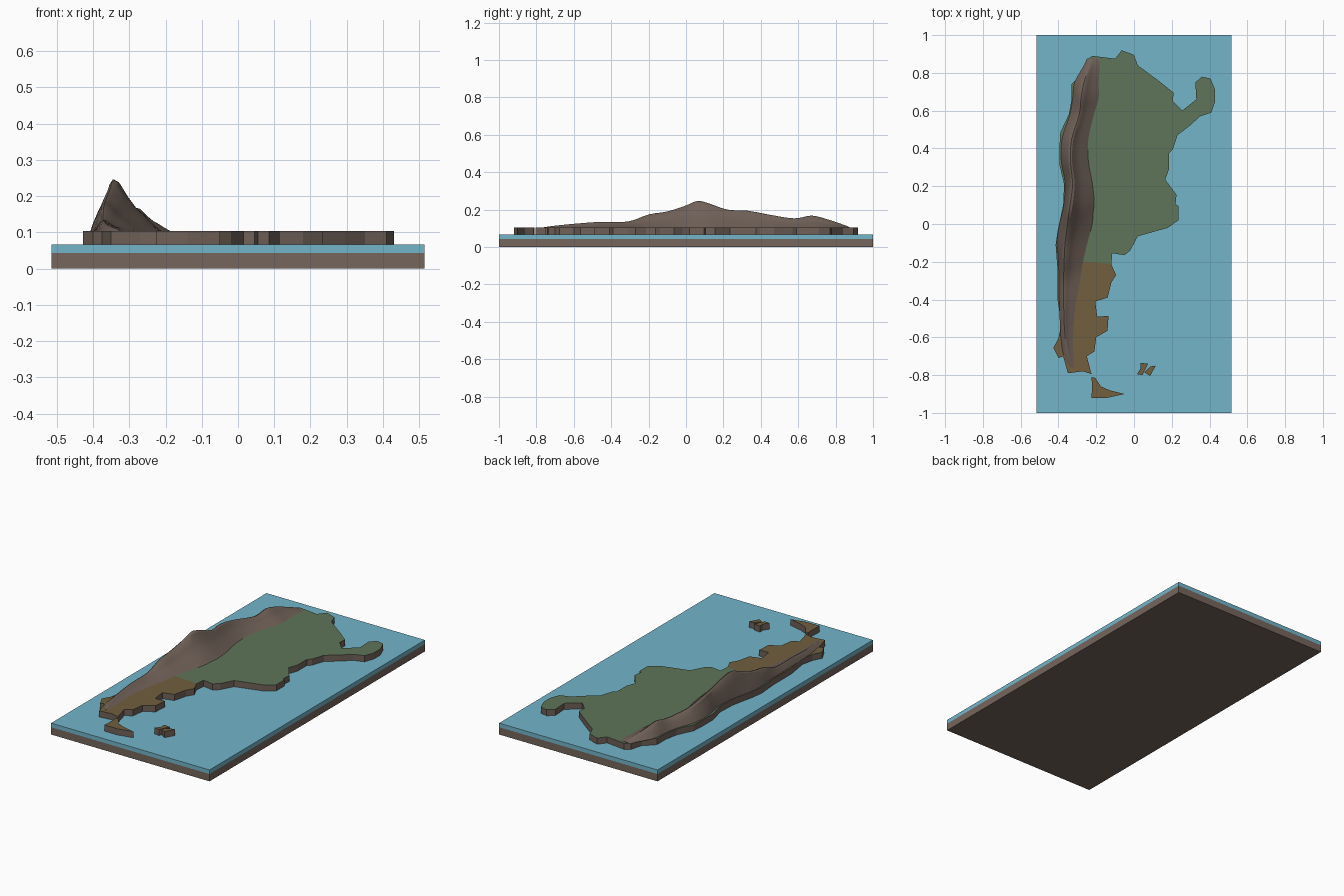
import bpy, bmesh
from mathutils import Vector

if "Cube" in bpy.data.objects:
    bpy.data.objects.remove(bpy.data.objects["Cube"])

WATER_Z, LAND_Z = 0.067, 0.103


def material(name, srgb):
    m = bpy.data.materials.new(name)
    lin = [((c / 255 + 0.055) / 1.055) ** 2.4 for c in srgb]
    m.diffuse_color = (*lin, 1)
    m.use_nodes = True
    m.node_tree.nodes["Principled BSDF"].inputs["Base Color"].default_value = m.diffuse_color
    return m


BASE = material("base brown", (118, 102, 92))
SEA = material("sea blue", (115, 181, 202))
ROCK = material("rock brown", (112, 97, 88))
GRASS = material("plains green", (94, 117, 88))
STEPPE = material("steppe ochre", (113, 94, 62))


def finish(name, bm, mats):
    bmesh.ops.recalc_face_normals(bm, faces=bm.faces)
    me = bpy.data.meshes.new(name)
    bm.to_mesh(me)
    bm.free()
    for m in mats:
        me.materials.append(m)
    ob = bpy.data.objects.new(name, me)
    bpy.context.collection.objects.link(ob)
    return ob


def slab(name, z0, z1, mat):
    bm = bmesh.new()
    bmesh.ops.create_cube(bm, size=1)
    for v in bm.verts:
        v.co = (v.co.x * 1.03, v.co.y * 2, z1 if v.co.z > 0 else z0)
    finish(name, bm, [mat])


def land(name, outline, split_y=None):
    """Extruded coastline: rock cliffs, top coloured by latitude."""
    bm = bmesh.new()
    face = bm.faces.new([bm.verts.new((x, y, WATER_Z - 0.003)) for x, y in outline])
    ext = bmesh.ops.extrude_face_region(bm, geom=[face], use_keep_orig=True)
    for v in ext["geom"]:
        if isinstance(v, bmesh.types.BMVert):
            v.co.z = LAND_Z
    bmesh.ops.triangulate(bm, faces=[f for f in bm.faces if len(f.verts) > 4])
    if split_y is not None:
        geom = bm.verts[:] + bm.edges[:] + bm.faces[:]
        bmesh.ops.bisect_plane(bm, geom=geom, plane_co=(0, split_y, 0),
                               plane_no=(0.09, 1, 0))
    bm.normal_update()
    for f in bm.faces:
        if all(v.co.z > LAND_Z - 1e-4 for v in f.verts):
            c = f.calc_center_median()
            north = split_y is not None and c.y + 0.09 * c.x > split_y
            f.material_index = 1 if north else 2
    finish(name, bm, [ROCK, GRASS, STEPPE])


# Base board and sea layer
slab("base_board", 0, 0.043, BASE)
slab("sea", 0.043, WATER_Z, SEA)

# Mainland coastline, clockwise from the north-west
east_coast = [
    (-.25, .87), (-.22, .89), (-.10, .875), (-.065, .92), (0, .895), (.02, .84),
    (.135, .755), (.21, .695), (.205, .65), (.255, .60), (.33, .66), (.325, .75),
    (.36, .78), (.405, .77), (.43, .71), (.43, .65), (.41, .59), (.35, .57),
    (.295, .52), (.23, .47), (.205, .395), (.185, .375), (.185, .29), (.165, .235),
    (.225, .155), (.22, .105), (.235, .095), (.235, .02), (.18, -.02), (.02, -.065),
    (-.02, -.14), (-.05, -.165), (-.115, -.155), (-.12, -.215), (-.095, -.27),
    (-.12, -.31), (-.14, -.39), (-.205, -.41), (-.195, -.49), (-.135, -.487),
    (-.14, -.565), (-.20, -.60), (-.21, -.675), (-.25, -.70), (-.225, -.795)]
west_coast = [
    (-.27, -.78), (-.35, -.79), (-.375, -.70), (-.40, -.71), (-.427, -.655),
    (-.40, -.605), (-.385, -.53), (-.405, -.40), (-.405, -.24), (-.415, -.11),
    (-.405, -.04), (-.375, .10), (-.37, .21), (-.395, .315), (-.395, .40),
    (-.39, .485), (-.345, .58), (-.33, .66), (-.33, .74), (-.27, .80)]
land("mainland", east_coast + west_coast, split_y=-0.222)

# Islands
land("south_island", [(-.225, -.81), (-.205, -.815), (-.175, -.86), (-.13, -.88),
                      (-.05, -.90), (-.14, -.92), (-.225, -.92), (-.222, -.86)])
land("west_islet", [(.035, -.735), (.075, -.74), (.06, -.77), (.045, -.80),
                    (.015, -.795), (.035, -.765)])
land("east_islet", [(.085, -.755), (.115, -.75), (.085, -.805), (.055, -.785)])

# Mountain range: y, west foot x, crest x, east foot x, crest z
stations = [Vector(s) for s in (
    (.875, -.25, -.225, -.18, .106), (.84, -.265, -.235, -.178, .12),
    (.75, -.315, -.265, -.185, .15), (.67, -.325, -.28, -.185, .168),
    (.58, -.34, -.29, -.21, .153), (.45, -.382, -.33, -.24, .172),
    (.33, -.385, -.337, -.24, .194), (.22, -.365, -.325, -.22, .20),
    (.12, -.37, -.335, -.21, .234), (.06, -.38, -.345, -.215, .246),
    (0, -.395, -.352, -.22, .222), (-.10, -.408, -.365, -.245, .19),
    (-.20, -.40, -.37, -.268, .174), (-.31, -.398, -.373, -.285, .136),
    (-.45, -.395, -.372, -.31, .135), (-.60, -.388, -.365, -.32, .124),
    (-.70, -.372, -.345, -.318, .114), (-.76, -.335, -.325, -.315, .106))]


def spline(pts, steps):
    out = []
    for i in range(len(pts) - 1):
        a, b, c, d = (pts[max(0, min(len(pts) - 1, i + k))] for k in (-1, 0, 1, 2))
        for s in range(steps):
            t = s / steps
            out.append(0.5 * (2 * b + (c - a) * t + (2 * a - 5 * b + 4 * c - d) * t * t
                              + (3 * b - a - 3 * c + d) * t ** 3))
    return out + [pts[-1]]


# Slope section: side position (-1 west foot, 0 crest, 1 east foot), height share
section = [(-1, 0), (-.8, .28), (-.5, .62), (-.2, .93), (0, 1), (.1, .95),
           (.28, .68), (.45, .47), (.62, .33), (.8, .16), (1, 0)]
bm = bmesh.new()
rows = []
foot = LAND_Z - 0.001
for y, xw, xc, xe, z in spline(stations, 3):
    row = []
    for u, h in section:
        x = xc + u * (xe - xc) if u > 0 else xc + u * (xc - xw)
        row.append(bm.verts.new((x, y, foot + h * (z - foot))))
    rows.append(row)
for r0, r1 in zip(rows, rows[1:]):
    for i in range(len(section) - 1):
        bm.faces.new((r0[i], r0[i + 1], r1[i + 1], r1[i]))
    bm.faces.new((r0[-1], r0[0], r1[0], r1[-1]))
bm.faces.new(rows[0])
bm.faces.new(rows[-1])
mountains = finish("mountain_range", bm, [ROCK])
bpy.context.view_layer.objects.active = mountains
mountains.select_set(True)
bpy.ops.object.shade_smooth_by_angle(angle=0.5)
